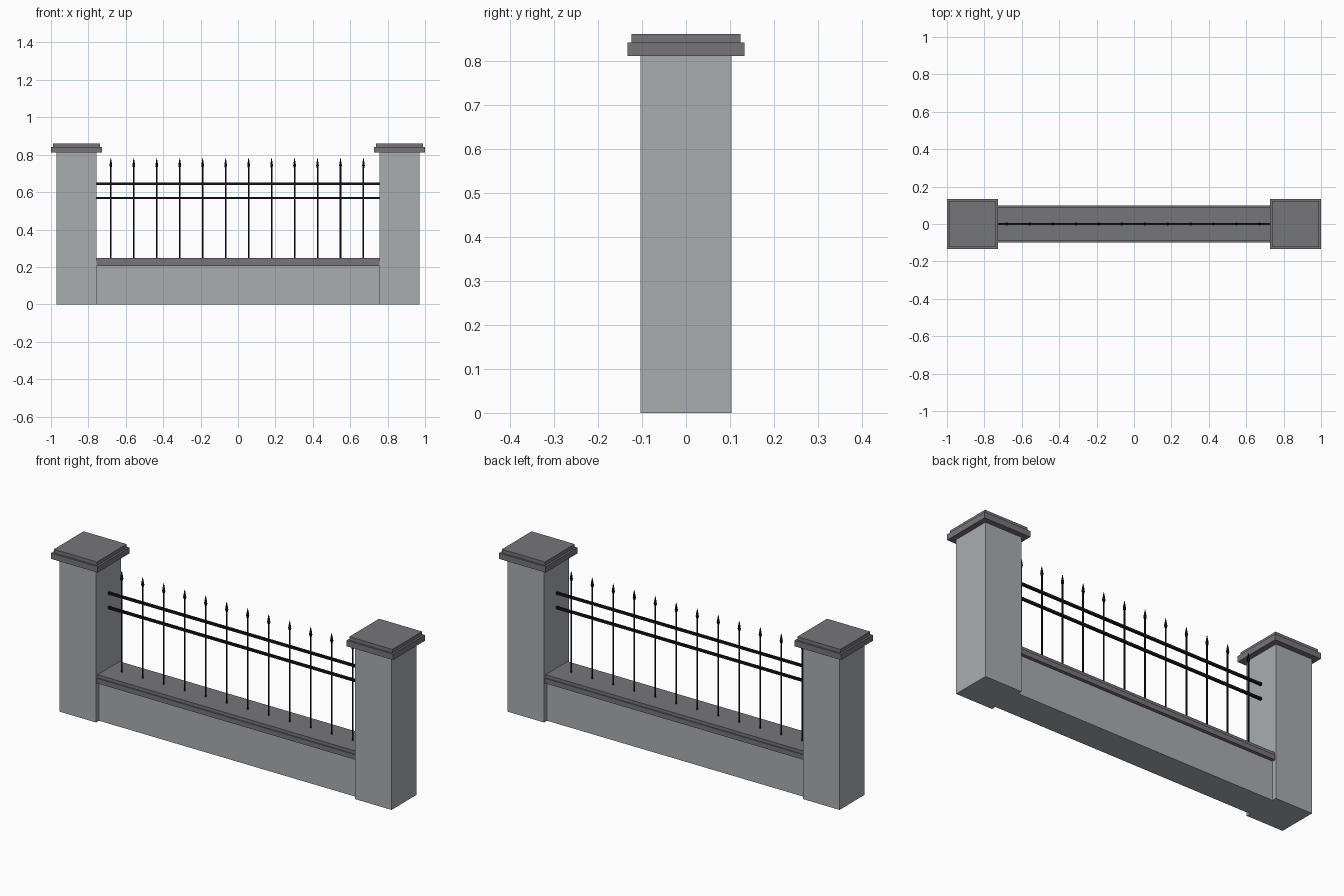
import bpy, bmesh, math

if "Cube" in bpy.data.objects:
    bpy.data.objects.remove(bpy.data.objects["Cube"])


def material(name, rgb):
    m = bpy.data.materials.new(name)
    m.diffuse_color = (*rgb, 1)
    m.use_nodes = True
    m.node_tree.nodes["Principled BSDF"].inputs["Base Color"].default_value = m.diffuse_color
    return m


STONE = material("light grey stone", (0.40, 0.42, 0.43))
CAP = material("dark grey coping", (0.18, 0.18, 0.195))
IRON = material("black iron", (0.008, 0.007, 0.009))


def finish(bm, name, mat):
    bmesh.ops.recalc_face_normals(bm, faces=bm.faces)
    me = bpy.data.meshes.new(name)
    bm.to_mesh(me)
    bm.free()
    me.materials.append(mat)
    ob = bpy.data.objects.new(name, me)
    bpy.context.collection.objects.link(ob)
    return ob


def stack(name, mat, x, levels, sides=4, square=None):
    """Stacked rings from (half x, half y, z) levels, closed at both ends."""
    bm = bmesh.new()
    rings = []
    for hx, hy, z in levels:
        ring = []
        for i in range(sides):
            a = math.tau * (i + 0.5) / sides
            k = math.sqrt(2) if sides == 4 else 1
            ring.append(bm.verts.new((x + hx * k * math.cos(a), hy * k * math.sin(a), z)))
        rings.append(ring)
    for lo, hi in zip(rings, rings[1:]):
        for i in range(sides):
            j = (i + 1) % sides
            bm.faces.new((lo[i], lo[j], hi[j], hi[i]))
    bm.faces.new(rings[0])
    bm.faces.new(rings[-1])
    return finish(bm, name, mat)


# Pillars with stepped caps
for side, x in (("left", -0.864), ("right", 0.864)):
    stack(side + "_pillar", STONE, x, [(0.107, 0.104, 0), (0.107, 0.104, 0.811)])
    stack(side + "_pillar_cap", CAP, x, [
        (0.136, 0.133, 0.811), (0.136, 0.133, 0.842),
        (0.126, 0.124, 0.842), (0.126, 0.124, 0.861)])

# Low wall and its stepped coping
stack("low_wall", STONE, 0, [(0.757, 0.08, 0), (0.757, 0.08, 0.205)])
stack("wall_coping", CAP, 0, [
    (0.757, 0.098, 0.205), (0.757, 0.098, 0.231),
    (0.757, 0.092, 0.231), (0.757, 0.092, 0.248)])

# Horizontal rails
for name, z in (("lower_rail", 0.568), ("upper_rail", 0.645)):
    stack(name, IRON, 0, [(0.757, 0.006, z - 0.006), (0.757, 0.006, z + 0.006)])

# Upright bars with spear tips
for i in range(12):
    x = -0.68 + i * 0.1228
    stack(f"bar_{i + 1}", IRON, x, [
        (r, r, z) for r, z in ((0.0045, 0.247), (0.0045, 0.73), (0.008, 0.742),
                               (0.006, 0.755), (0.001, 0.782))], sides=8)
